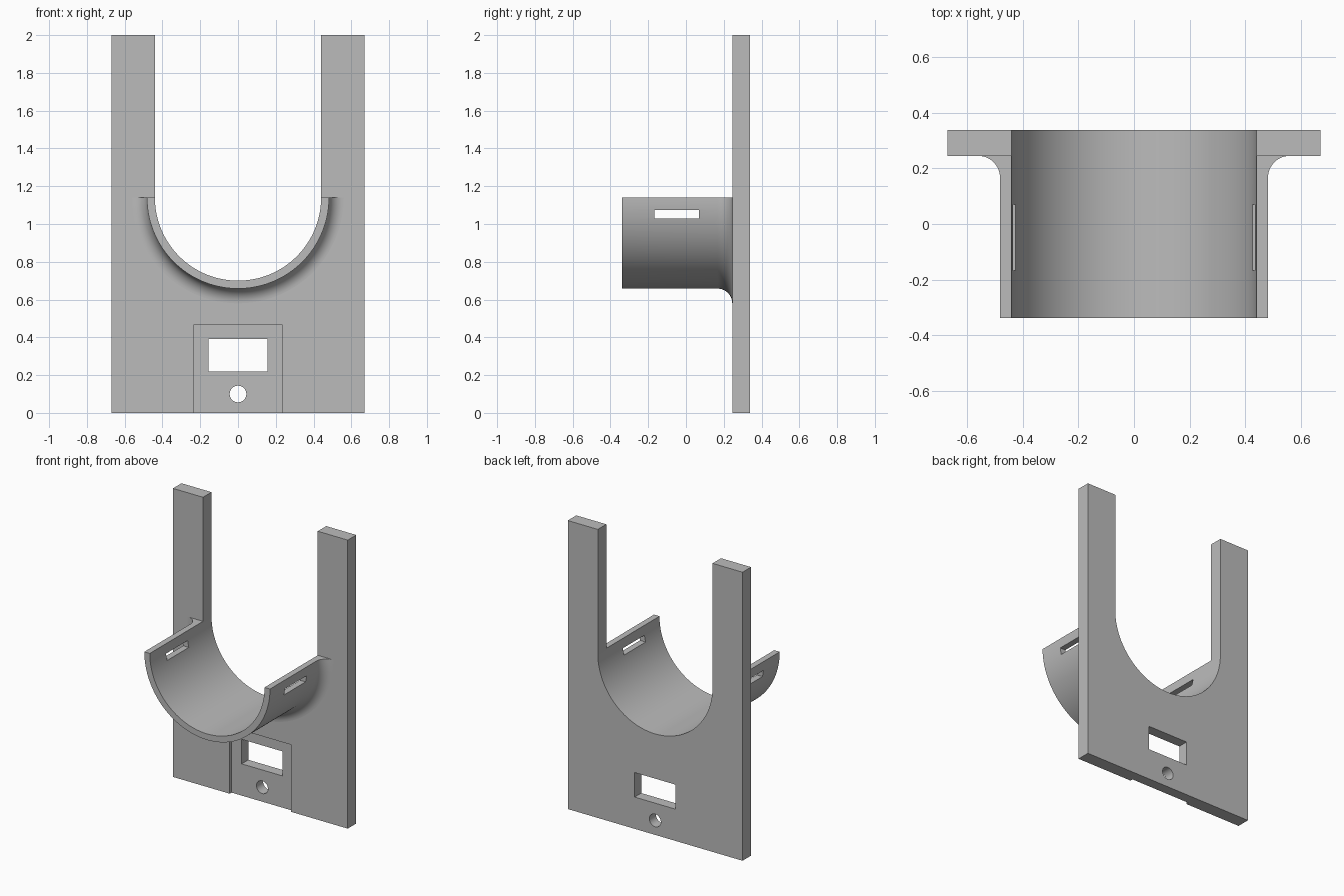
import bpy, bmesh, math
from mathutils import Matrix, Vector

cube = bpy.data.objects.get("Cube")
if cube:
    bpy.data.objects.remove(cube, do_unlink=True)

# One plain grey material
grey = bpy.data.materials.new("light grey")
grey.use_nodes = True
GREY = (0.5, 0.5, 0.5, 1)
grey.diffuse_color = GREY
grey.node_tree.nodes["Principled BSDF"].inputs["Base Color"].default_value = GREY

FRONT, PLATE_Y, BACK = -0.338, 0.245, 0.338
HALF_W, HEIGHT = 0.67, 2.0
AXIS_Z, R_IN, R_OUT, FILLET = 1.14, 0.44, 0.482, 0.078
SEGS = 72


def make_object(name, bm):
    bmesh.ops.recalc_face_normals(bm, faces=bm.faces)
    mesh = bpy.data.meshes.new(name)
    bm.to_mesh(mesh)
    bm.free()
    mesh.materials.append(grey)
    obj = bpy.data.objects.new(name, mesh)
    bpy.context.collection.objects.link(obj)
    return obj


def box(name, x, y, z):
    bm = bmesh.new()
    bmesh.ops.create_cube(bm, size=1)
    for v in bm.verts:
        v.co = Vector([(a + b) / 2 + c * (b - a) for c, (a, b) in zip(v.co, (x, y, z))])
    return make_object(name, bm)


def cylinder_y(name, radius, z, y0, y1):
    bm = bmesh.new()
    bmesh.ops.create_cone(bm, cap_ends=True, segments=40, radius1=radius, radius2=radius,
                          depth=y1 - y0, matrix=Matrix.Translation((0, (y0 + y1) / 2, z))
                          @ Matrix.Rotation(math.pi / 2, 4, "X"))
    return make_object(name, bm)


def cut(obj, cutters):
    for cutter in cutters:
        cutter.hide_render = True
        mod = obj.modifiers.new("cut", "BOOLEAN")
        mod.operation, mod.solver, mod.object = "DIFFERENCE", "EXACT", cutter
        bpy.context.view_layer.objects.active = obj
        bpy.ops.object.modifier_apply(modifier=mod.name)
        bpy.data.objects.remove(cutter, do_unlink=True)


def smooth(obj):
    bpy.ops.object.select_all(action="DESELECT")
    obj.select_set(True)
    bpy.context.view_layer.objects.active = obj
    bpy.ops.object.shade_smooth_by_angle(angle=math.radians(30))


def arc_point(radius, i):
    a = math.pi * i / SEGS
    return radius * math.cos(a), AXIS_Z - radius * math.sin(a)


# Back plate: fork outline with a round-bottomed slot
outline = [(-HALF_W, HEIGHT), (-HALF_W, 0), (HALF_W, 0), (HALF_W, HEIGHT), (R_IN, HEIGHT)]
outline += [arc_point(R_IN, i) for i in range(SEGS + 1)] + [(-R_IN, HEIGHT)]
bm = bmesh.new()
face = bm.faces.new([bm.verts.new((x, PLATE_Y, z)) for x, z in outline])
extruded = bmesh.ops.extrude_face_region(bm, geom=[face], use_keep_orig=True)["geom"]
bmesh.ops.translate(bm, vec=(0, BACK - PLATE_Y, 0),
                    verts=[g for g in extruded if isinstance(g, bmesh.types.BMVert)])
plate = make_object("back_plate", bm)

# Shallow pocket, window and round hole in the plate
cut(plate, [
    box("pocket_cutter", (-0.235, 0.235), (PLATE_Y - 0.1, PLATE_Y + 0.02), (-0.1, 0.465)),
    box("window_cutter", (-0.157, 0.157), (PLATE_Y - 0.1, BACK + 0.1), (0.22, 0.39)),
    cylinder_y("hole_cutter", 0.044, 0.1, PLATE_Y - 0.1, BACK + 0.1),
])
smooth(plate)

# Half-round cradle: wall section with a fillet flare, swept round the axis
section = [(R_IN, PLATE_Y), (R_IN, FRONT), (R_OUT, FRONT)]
for k in range(13):
    a = math.pi / 2 * k / 12
    section.append((R_OUT + FILLET * (1 - math.cos(a)), PLATE_Y - FILLET * (1 - math.sin(a))))
bm = bmesh.new()
rings = []
for i in range(SEGS + 1):
    points = [(arc_point(r, i), y) for r, y in section]
    rings.append([bm.verts.new((x, y, z)) for (x, z), y in points])
n = len(section)
for a, b in zip(rings, rings[1:]):
    for j in range(n):
        bm.faces.new((a[j], a[(j + 1) % n], b[(j + 1) % n], b[j]))
bm.faces.new(rings[0])
bm.faces.new(rings[-1])
cradle = make_object("cradle", bm)

# Strap slots through both cradle walls
cut(cradle, [box("slot_cutter", (-0.7, 0.7), (-0.167, 0.07), (1.03, 1.075))])
smooth(cradle)
